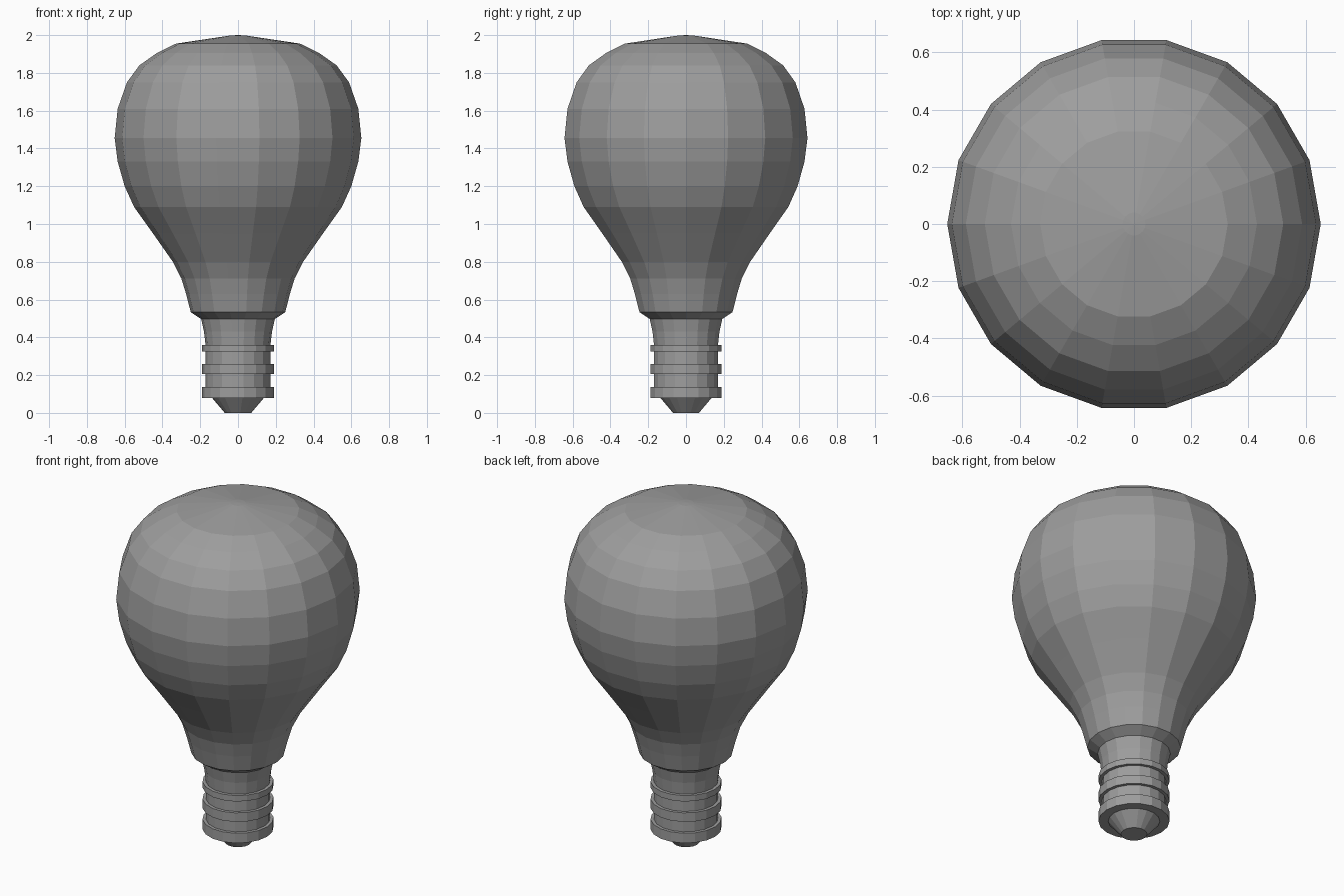
import bpy, math

if "Cube" in bpy.data.objects:
    bpy.data.objects.remove(bpy.data.objects["Cube"])

SIDES = 18

# Dark grey finish shared by both parts
grey = bpy.data.materials.new("dark_grey")
grey.diffuse_color = (0.34, 0.34, 0.34, 1)
grey.use_nodes = True
grey.node_tree.nodes["Principled BSDF"].inputs["Base Color"].default_value = grey.diffuse_color


def lathe(name, profile):
    """Revolve a (radius, z) profile, listed bottom to top, around the z axis."""
    verts, rings, faces = [], [], []
    for r, z in profile:
        n = SIDES if r > 0 else 1
        rings.append([len(verts) + i for i in range(n)])
        for i in range(n):
            a = 2 * math.pi * i / SIDES
            verts.append((r * math.cos(a), r * math.sin(a), z))
    for lo, hi in zip(rings, rings[1:]):
        for i in range(SIDES):
            j = (i + 1) % SIDES
            if len(lo) == 1:
                faces.append((lo[0], hi[j], hi[i]))
            elif len(hi) == 1:
                faces.append((lo[i], lo[j], hi[0]))
            else:
                faces.append((lo[i], lo[j], hi[j], hi[i]))
    mesh = bpy.data.meshes.new(name)
    mesh.from_pydata(verts, [], faces)
    mesh.materials.append(grey)
    mesh.update()
    obj = bpy.data.objects.new(name, mesh)
    bpy.context.collection.objects.link(obj)
    return obj


# Glass bulb with its bevelled lower collar
lathe("glass_bulb", [
    (0.195, 0.497), (0.25, 0.533), (0.275, 0.63), (0.30, 0.712), (0.345, 0.80),
    (0.45, 0.95), (0.55, 1.09), (0.60, 1.20), (0.637, 1.33),
    (0.653, 1.455), (0.637, 1.61), (0.588, 1.75), (0.522, 1.84),
    (0.43, 1.905), (0.328, 1.955), (0.04, 1.998), (0, 2.0)])

# Screw cap: contact tip, three raised thread bands, flared neck
CORE, BAND = 0.172, 0.19
cap = [(0, 0), (0.07, 0), (0.138, 0.08)]
for i, (z0, z1) in enumerate([(0.08, 0.138), (0.205, 0.258), (0.325, 0.36)]):
    if i:
        cap.append((CORE, z0))
    cap += [(BAND, z0), (BAND, z1), (CORE, z1)]
cap += [(0.18, 0.43), (0.195, 0.497)]
lathe("screw_cap", cap)
